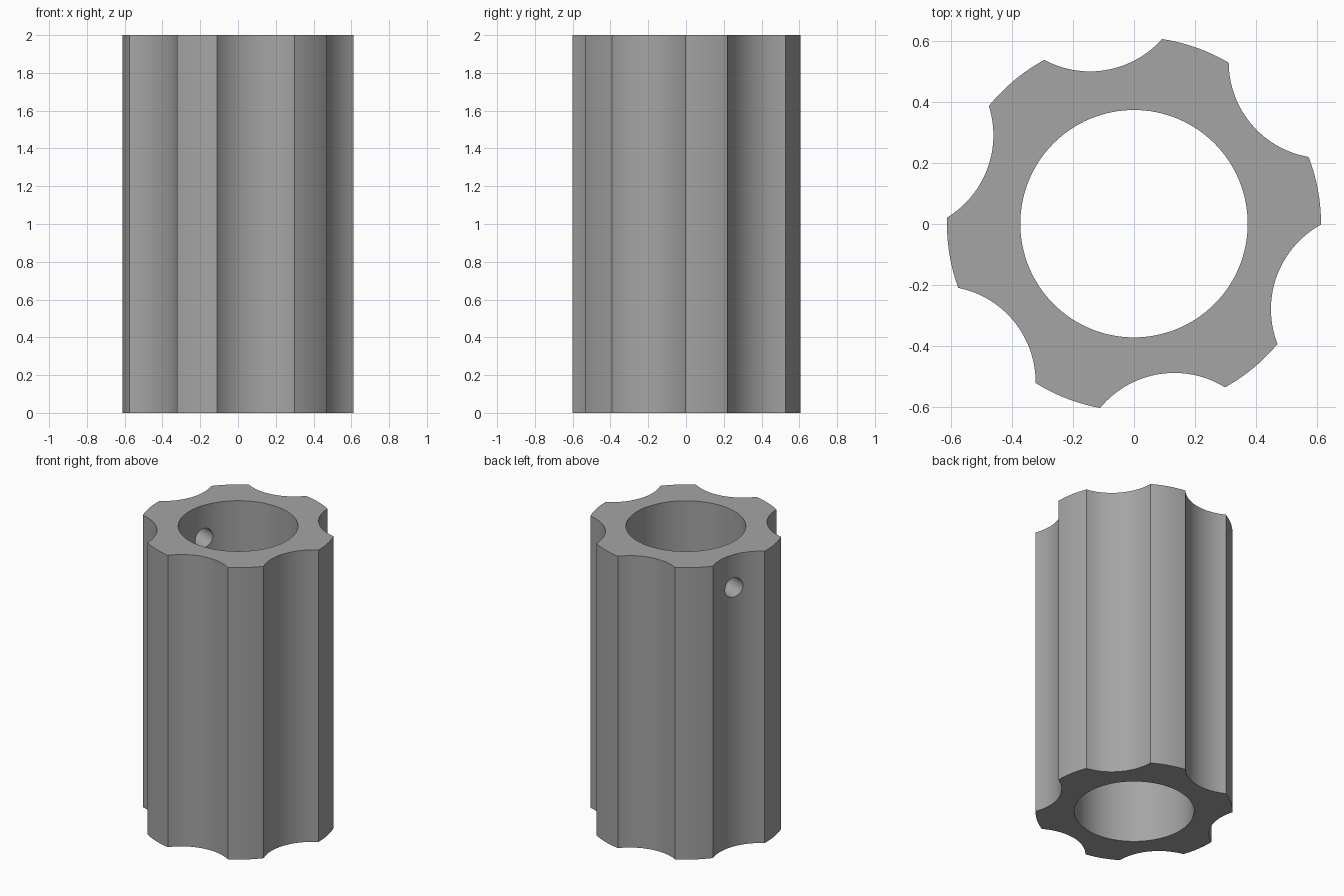
import bpy, math
from mathutils import Vector

if "Cube" in bpy.data.objects:
    bpy.data.objects.remove(bpy.data.objects["Cube"])

HEIGHT, OUTER_R, BORE_R = 2.0, 0.612, 0.372
FLUTE_R, FLUTE_DIST = 0.315, 0.82
FLUTE_START, FLUTE_COUNT = 39.7, 6
FLUTE_SHIFT = Vector((-0.006, 0.006, 0))   # flute ring sits slightly off centre


def cylinder(name, radius, depth, location, rotation=(0, 0, 0), sides=128):
    bpy.ops.mesh.primitive_cylinder_add(vertices=sides, radius=radius, depth=depth,
                                        location=location, rotation=rotation)
    obj = bpy.context.object
    obj.name = name
    return obj


def cut(target, cutter):
    mod = target.modifiers.new("cut", 'BOOLEAN')
    mod.operation, mod.solver, mod.object = 'DIFFERENCE', 'EXACT', cutter
    bpy.context.view_layer.objects.active = target
    bpy.ops.object.modifier_apply(modifier=mod.name)
    bpy.data.objects.remove(cutter, do_unlink=True)


# Round body
mid = HEIGHT / 2
body = cylinder("fluted_sleeve", OUTER_R, HEIGHT, (0, 0, mid), sides=180)

# Six concave flutes around the outside
for i in range(FLUTE_COUNT):
    a = math.radians(FLUTE_START + i * 60)
    pos = Vector((math.cos(a), math.sin(a), 0)) * FLUTE_DIST + FLUTE_SHIFT
    cut(body, cylinder("flute_cutter", FLUTE_R, HEIGHT + 0.4, (pos.x, pos.y, mid)))

# Central bore
cut(body, cylinder("bore_cutter", BORE_R, HEIGHT + 0.4, (0, 0.001, mid)))

# Small radial hole through one flute near the top
a = math.radians(160)
cut(body, cylinder("hole_cutter", 0.066, 0.5,
                   (0.45 * math.cos(a), 0.45 * math.sin(a), 1.775),
                   (0, math.pi / 2, a), sides=48))

# Plain grey finish
grey = bpy.data.materials.new("grey")
grey.diffuse_color = (0.376, 0.376, 0.376, 1)
grey.use_nodes = True
grey.node_tree.nodes["Principled BSDF"].inputs["Base Color"].default_value = grey.diffuse_color
body.data.materials.clear()
body.data.materials.append(grey)
for face in body.data.polygons:
    face.material_index = 0

# Smooth curved walls, crisp corners
bpy.ops.object.select_all(action='DESELECT')
body.select_set(True)
bpy.context.view_layer.objects.active = body
bpy.ops.object.shade_smooth_by_angle(angle=math.radians(30))
